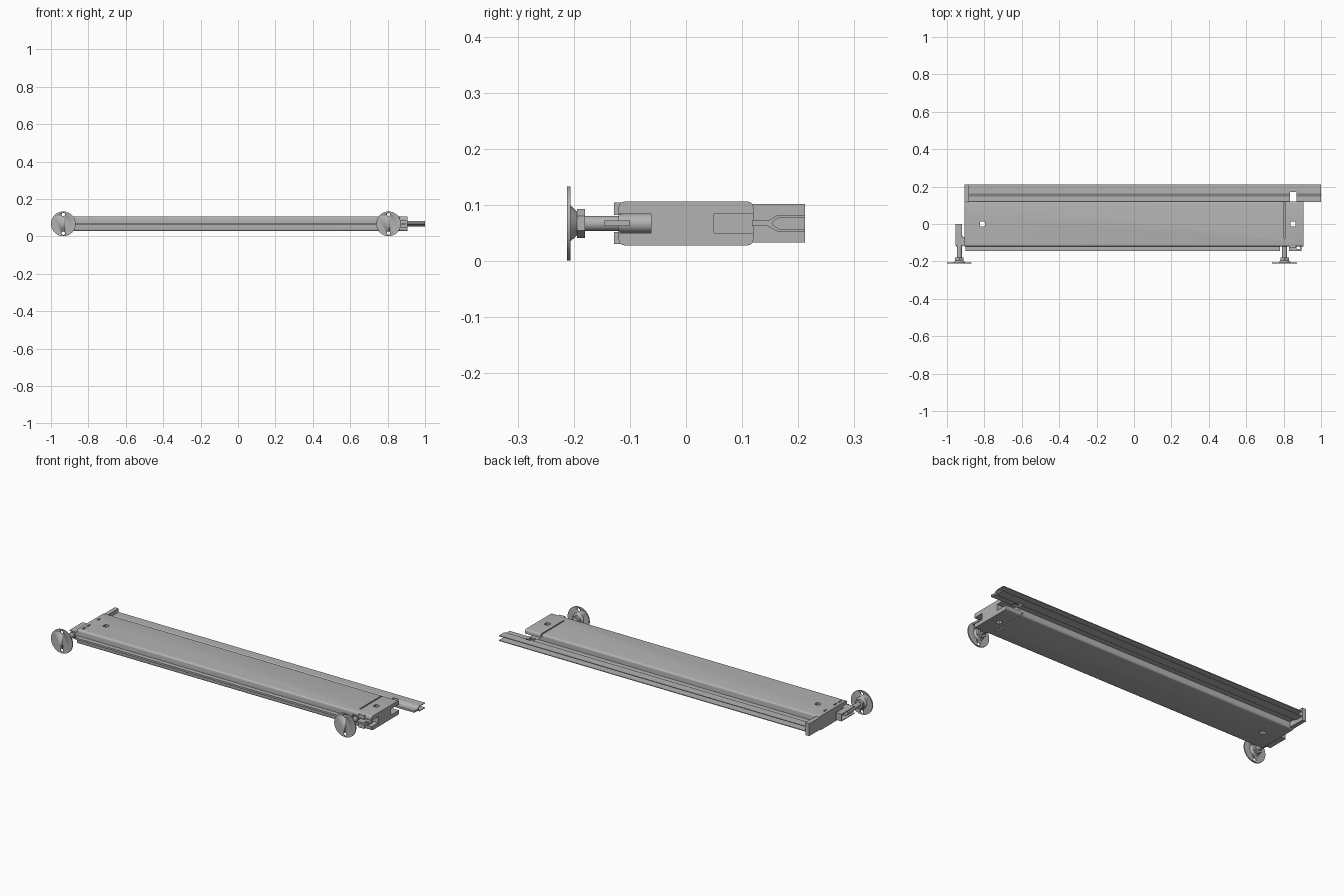
import bpy, bmesh, math
from mathutils import Matrix, Vector

cube = bpy.data.objects.get("Cube")
if cube:
    bpy.data.objects.remove(cube, do_unlink=True)

GREY = (0.45, 0.45, 0.45, 1)
metal = bpy.data.materials.new("grey_metal")
metal.use_nodes = True
metal.diffuse_color = GREY
metal.node_tree.nodes["Principled BSDF"].inputs["Base Color"].default_value = GREY
MID = 0.067  # height of the centre plane


def finish(name, bm, smooth=False):
    bmesh.ops.recalc_face_normals(bm, faces=bm.faces)
    mesh = bpy.data.meshes.new(name)
    bm.to_mesh(mesh)
    bm.free()
    mesh.materials.append(metal)
    ob = bpy.data.objects.new(name, mesh)
    bpy.context.collection.objects.link(ob)
    if smooth:
        bpy.ops.object.select_all(action='DESELECT')
        ob.select_set(True)
        bpy.context.view_layer.objects.active = ob
        bpy.ops.object.shade_smooth_by_angle(angle=math.radians(35))
    return ob


def box(name, x, y, z):
    bm = bmesh.new()
    bmesh.ops.create_cube(bm, size=1)
    for v in bm.verts:
        v.co = Vector([(r[0] + r[1]) / 2 + c * (r[1] - r[0]) for c, r in zip(v.co, (x, y, z))])
    return finish(name, bm)


def extrude_x(name, profile, x0, x1, smooth=False):
    bm = bmesh.new()
    face = bm.faces.new([bm.verts.new((x0, y, z)) for y, z in profile])
    out = bmesh.ops.extrude_face_region(bm, geom=[face])
    verts = [g for g in out["geom"] if isinstance(g, bmesh.types.BMVert)]
    bmesh.ops.translate(bm, verts=verts, vec=(x1 - x0, 0, 0))
    return finish(name, bm, smooth)


def cylinder_y(name, x, z, r0, r1, y0, y1, sides=32):
    bm = bmesh.new()
    bmesh.ops.create_cone(bm, cap_ends=True, segments=sides, radius1=r0, radius2=r1, depth=y1 - y0)
    bm.transform(Matrix.Translation((x, (y0 + y1) / 2, z)) @ Matrix.Rotation(-math.pi / 2, 4, 'X'))
    return finish(name, bm, sides > 8)


def cut(target, cutters):
    for c in cutters:
        bpy.context.view_layer.objects.active = target
        m = target.modifiers.new("cut", 'BOOLEAN')
        m.operation, m.solver, m.object = 'DIFFERENCE', 'EXACT', c
        bpy.ops.object.modifier_apply(modifier=m.name)
        bpy.data.objects.remove(c, do_unlink=True)


# Long body with rounded edges
R, HY, HZ = 0.01, 0.12, 0.039
profile = []
for k, (sy, sz) in enumerate([(1, 1), (-1, 1), (-1, -1), (1, -1)]):
    for i in range(5):
        a = (k + i / 4) * math.pi / 2
        profile.append((sy * (HY - R) + R * math.cos(a), MID + sz * (HZ - R) + R * math.sin(a)))
body = extrude_x("body", profile, -0.905, 0.905, True)

# Through holes, cover seams, end recesses and small slots
cutters = [box("hole_cutter", (x - 0.013, x + 0.013), (-0.013, 0.013), (0, 0.2)) for x in (-0.81, 0.85)]
cutters += [box("seam_cutter", (0.801, 0.808), (-0.08, 0.13), z) for z in ((0.09, 0.2), (0, 0.044))]
cutters += [box("recess_cutter", (0.82, 1), y, (0.05, 0.084)) for y in ((-0.13, -0.062), (0.05, 0.13))]
cutters += [box("leg_pocket", (0.785, 0.825), (-0.13, -0.062), (0.047, 0.087))]
cutters += [box("slot_cutter", (-0.888, -0.88), (y, y + 0.025), (0.1, 0.2)) for y in (-0.1, -0.06, 0.03)]
cut(body, cutters)

# Tongue along the front, broken at the right leg
box("front_tongue", (-0.9, 0.78), (-0.145, -0.115), (MID - 0.005, MID + 0.005))
end_tongue = box("front_end_tongue", (0.83, 0.895), (-0.145, -0.1), (MID - 0.005, MID + 0.005))
cut(end_tongue, [box("notch_cutter", (0.87, 0.888), (-0.135, -0.118), (0, 0.2))])
for name, z in (("upper_lug", (0.082, 0.104)), ("lower_lug", (0.03, 0.052))):
    box(name, (0.83, 0.865), (-0.128, -0.115), z)

# Forked rail along the back, overhanging the left end
half = [(0.118, 0.005), (0.146, 0.005), (0.164, 0.015), (0.212, 0.015), (0.212, 0.011), (0.167, 0.011), (0.155, 0.003)]
outline = [(y, MID + z) for y, z in half] + [(y, MID - z) for y, z in reversed(half)]
rail = extrude_x("back_rail", outline, -0.885, 1.0)
cut(rail, [box("notch_cutter", (0.835, 0.868), (0.1205, 0.17), (0, 0.2))])

# End plate closing the rail
box("rail_end_plate", (-0.905, -0.882), (0.115, 0.212), (0.033, 0.102))

# Channel bracket carrying the outer foot
box("bracket_web", (-0.926, -0.92), (-0.115, 0), (0.047, 0.087))
for name, z in (("bracket_top", (0.083, 0.087)), ("bracket_bottom", (0.047, 0.051))):
    box(name, (-0.955, -0.92), (-0.115, 0), z)
box("bracket_back", (-0.955, -0.92), (-0.004, 0), (0.047, 0.087))
box("bracket_mount", (-0.922, -0.9), (-0.115, -0.07), (0.047, 0.087))

# Two levelling feet: disc, cone, nut and shaft
for side, x in (("outer", -0.934), ("inner", 0.805)):
    disc = cylinder_y(side + "_foot_disc", x, MID, 0.066, 0.066, -0.212, -0.206, 48)
    cut(disc, [cylinder_y("bolt_cutter", x, MID + s * 0.05, 0.009, 0.009, -0.25, -0.18) for s in (-1, 1)])
    cylinder_y(side + "_foot_cone", x, MID, 0.032, 0.019, -0.206, -0.192)
    cylinder_y(side + "_foot_nut", x, MID, 0.026, 0.026, -0.194, -0.18, 6)
    cylinder_y(side + "_foot_shaft", x, MID, 0.0135, 0.0135, -0.181, -0.062)
    cylinder_y(side + "_foot_sleeve", x, MID, 0.017, 0.017, -0.12, -0.062)
